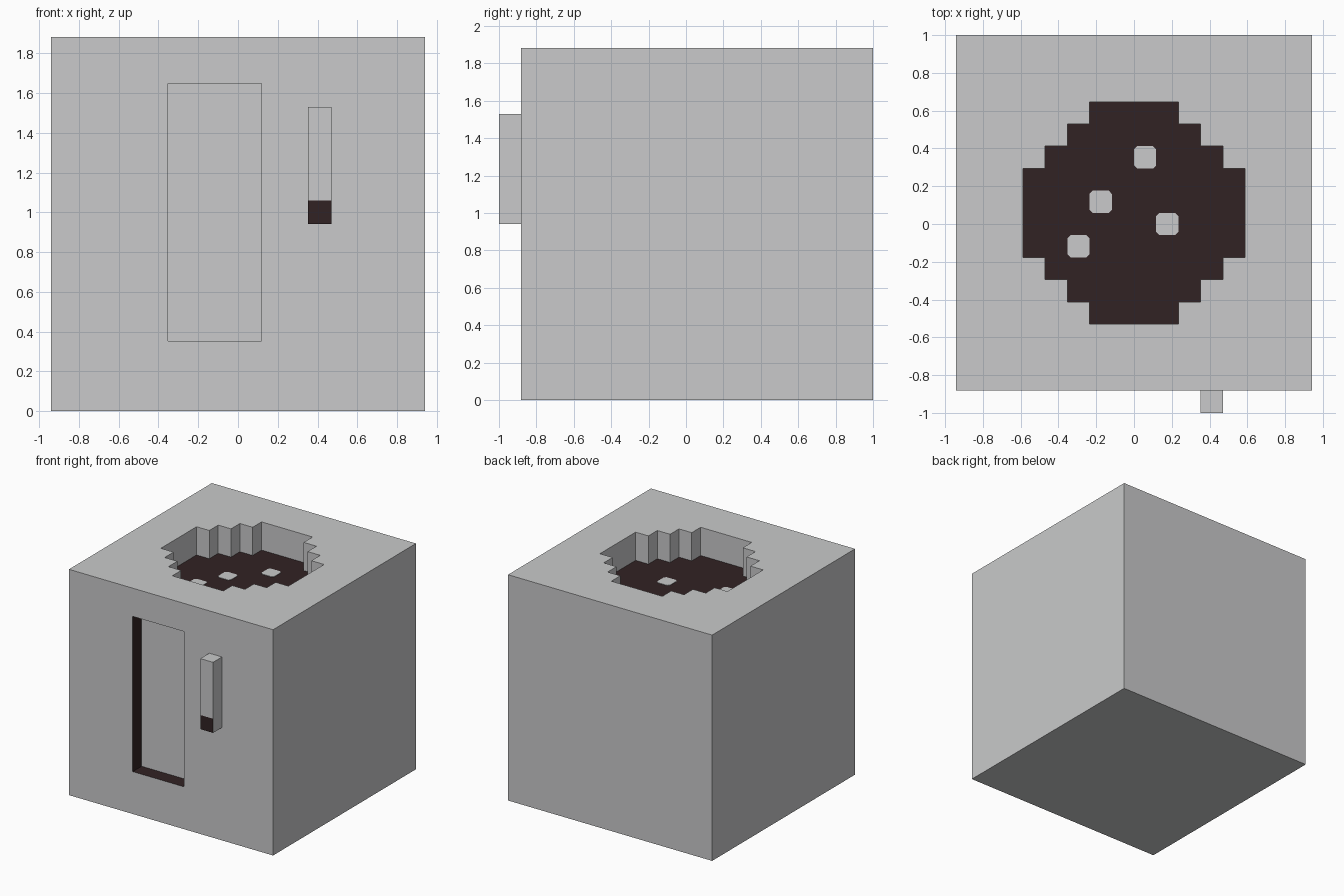
import bpy, bmesh
from mathutils import Vector

old = bpy.data.objects.get("Cube")
if old:
    bpy.data.objects.remove(old, do_unlink=True)

U = 2 / 17                              # one block unit
ORIGIN = Vector((0, -7.5 * U, 0))       # middle of the body's front bottom edge


def material(name, rgb):
    m = bpy.data.materials.new(name)
    m.use_nodes = True
    m.diffuse_color = (*rgb, 1)
    m.node_tree.nodes["Principled BSDF"].inputs["Base Color"].default_value = (*rgb, 1)
    return m


MATS = [material("light_grey", (0.585, 0.59, 0.595)),
        material("dark_brown", (0.031, 0.0165, 0.0175))]


def box(lo, hi):
    """Box between two corners, in block units."""
    bm = bmesh.new()
    bmesh.ops.create_cube(bm, size=1)
    lo, hi = Vector(lo), Vector(hi)
    bmesh.ops.scale(bm, vec=hi - lo, verts=bm.verts)
    bmesh.ops.translate(bm, vec=(lo + hi) / 2, verts=bm.verts)
    return bm


def finish(name, bm):
    bmesh.ops.scale(bm, vec=(U, U, U), verts=bm.verts)
    bmesh.ops.translate(bm, vec=ORIGIN, verts=bm.verts)
    bmesh.ops.recalc_face_normals(bm, faces=bm.faces)
    mesh = bpy.data.meshes.new(name)
    bm.to_mesh(mesh)
    bm.free()
    for m in MATS:
        mesh.materials.append(m)
    obj = bpy.data.objects.new(name, mesh)
    bpy.context.collection.objects.link(obj)


def recess(bm, inside, shift, wall_mat, floor_mat):
    """Push the chosen faces inward and colour the walls and floor."""
    faces = [f for f in bm.faces if inside(f.calc_center_median(), f.normal)]
    before = set(bm.faces)
    geom = bmesh.ops.extrude_face_region(bm, geom=faces)["geom"]
    floor = [g for g in geom if isinstance(g, bmesh.types.BMFace)]
    bmesh.ops.translate(bm, vec=shift, verts=[g for g in geom if isinstance(g, bmesh.types.BMVert)])
    for f in bm.faces:
        if f not in before:
            f.material_index = wall_mat
    for f in floor:
        f.material_index = floor_mat
    # Open the mouth of the recess
    bmesh.ops.delete(bm, geom=[f for f in faces if f.is_valid], context='FACES')
    bm.normal_update()


# Body: a gridded block with a round pit on top and a slot in front
HALF_WIDTHS = [2, 3, 4, 5, 5, 5, 5, 4, 3, 2]


def in_pit(c, n):
    row = int(c.y) - 3
    return n.z > 0.9 and c.z > 15.9 and 0 <= row < 10 and abs(c.x) < HALF_WIDTHS[row]


def in_slot(c, n):
    return n.y < -0.9 and c.y < 0.1 and -3 < c.x < 1 and 3 < c.z < 14


body = box((-8, 0, 0), (8, 16, 16))
bmesh.ops.subdivide_edges(body, edges=body.edges[:], cuts=15, use_grid_fill=True)
body.normal_update()
recess(body, in_pit, (0, 0, -2), 0, 1)
recess(body, in_slot, (0, 1, 0), 1, 0)
bmesh.ops.dissolve_limit(body, angle_limit=0.01, verts=body.verts[:], edges=body.edges[:],
                         delimit={'MATERIAL'})
finish("body", body)

# Handle: upright bar with a dark tip on its front
handle = box((3, -1, 8), (4, 0, 13))
bmesh.ops.bisect_plane(handle, geom=handle.verts[:] + handle.edges[:] + handle.faces[:],
                       plane_co=(0, 0, 9), plane_no=(0, 0, 1))
for f in handle.faces:
    c = f.calc_center_median()
    f.material_index = int(c.y < -0.99 and c.z < 9)
finish("handle", handle)

# Pale flecks on the pit floor, with clipped corners
for i, (x, y) in enumerate([(0, 10), (-2, 8), (1, 7), (-3, 6)]):
    fleck = box((x, y, 13.99), (x + 1, y + 1, 14.03))
    upright = [e for e in fleck.edges if abs(e.verts[0].co.z - e.verts[1].co.z) > 0.01]
    bmesh.ops.bevel(fleck, geom=upright, offset=0.14, segments=1, affect='EDGES')
    finish(f"pit_fleck_{i + 1}", fleck)
